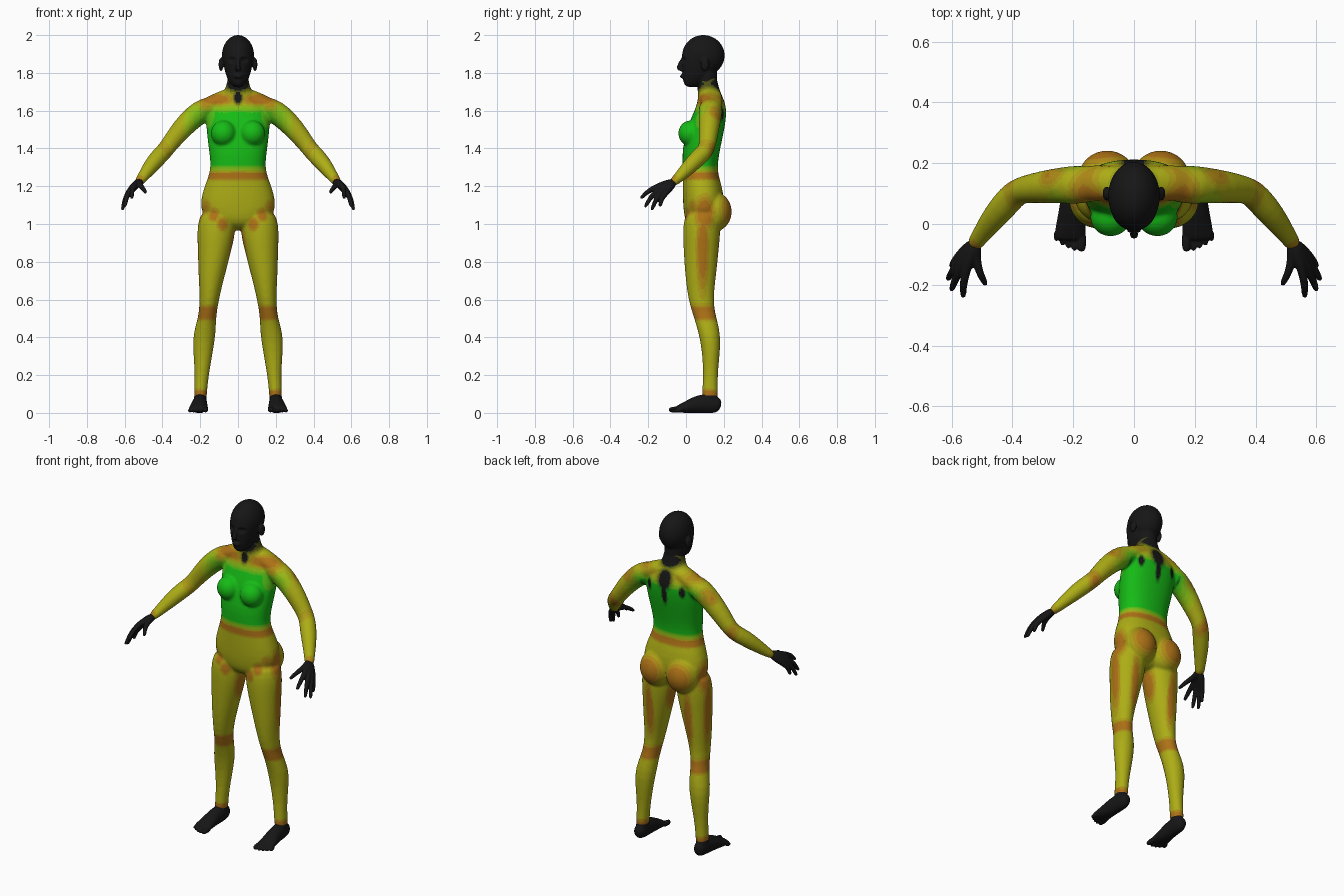
import bpy, bmesh, math
from mathutils import Vector, Matrix

SIDES = 20
GREEN, YELLOW = Vector((0.04, 0.53, 0.01)), Vector((0.42, 0.45, 0.01))
ORANGE, BLACK = Vector((0.42, 0.12, 0.01)), Vector((0.008, 0.008, 0.008))


def loft(bm, sections, mirror=False, along=False, square=1.0):
    """Skin ellipses (x, y, z, a, b); level rings, or rings across the path if along."""
    for s in ((1, -1) if mirror else (1,)):
        centres = [Vector((s * q[0], q[1], q[2])) for q in sections]
        rings = []
        for i, (c, q) in enumerate(zip(centres, sections)):
            u, v = Vector((1, 0, 0)), Vector((0, 1, 0))
            if along:
                t = centres[min(i + 1, len(centres) - 1)] - centres[max(i - 1, 0)]
                u = t.cross(Vector((0, 0, 1))).normalized()
                v = u.cross(t).normalized()
            ring = []
            for k in range(SIDES):
                a = 2 * math.pi * k / SIDES
                ca, sa = math.cos(a), math.sin(a)
                ca, sa = [math.copysign(abs(w) ** square, w) for w in (ca, sa)]
                ring.append(bm.verts.new(c + u * q[3] * ca + v * q[4] * sa))
            rings.append(ring)
        for r0, r1 in zip(rings, rings[1:]):
            for k in range(SIDES):
                n = (k + 1) % SIDES
                bm.faces.new((r0[k], r0[n], r1[n], r1[k]))
        bm.faces.new(rings[0][::-1])
        bm.faces.new(rings[-1])


def column(bm, profile, square=1.0):
    """Central loft from rows of z, half width, front y, back y."""
    loft(bm, [(0, (f + b) / 2, z, a, (b - f) / 2) for z, a, f, b in profile], square=square)


def ball(bm, centre, radii, mirror=False):
    for s in ((1, -1) if mirror else (1,)):
        m = Matrix.Translation((s * centre[0], centre[1], centre[2])) @ Matrix.Diagonal((*radii, 1))
        bmesh.ops.create_uvsphere(bm, u_segments=20, v_segments=14, radius=1, matrix=m)


def near(p, c, r):
    """Soft blob weight, 1 at the centre and fading past the radii."""
    d = sum(((p[i] - c[i]) / r[i]) ** 2 for i in range(3))
    return math.exp(-d * d)


# joint and muscle-edge patches: centre, radii
ORANGE_SPOTS = [
    ((.16, .1, .53), (.2, .3, .045)), ((.2, .12, .09), (.2, .2, .035)),
    ((.22, .09, .85), (.035, .04, .26)), ((.2, .1, 1.06), (.06, .06, .1)),
    ((0, .08, 1.255), (.4, .4, .025)), ((.1, .24, 1.07), (.1, .09, .1)),
    ((.18, -.02, 1.09), (.04, .09, .05)), ((.13, -.02, 1.05), (.035, .07, .04)),
    ((.08, -.02, 1.0), (.035, .07, .04)), ((.03, .08, .88), (.03, .06, .15)),
    ((.13, .17, .8), (.03, .05, .2)), ((.39, .11, 1.385), (.04, .06, .06)),
    ((.52, -.06, 1.23), (.025, .03, .03)), ((.12, .08, 1.66), (.1, .12, .035)),
    ((.17, .06, 1.6), (.035, .06, .07)), ((.25, .16, 1.58), (.07, .05, .05)),
]
BLACK_SPOTS = [
    ((0, .12, 1.74), (.08, .2, .05)), ((0, .06, 1.67), (.025, .06, .04)),
    ((0, .21, 1.64), (.05, .07, .07)), ((0, .21, 1.55), (.02, .06, .07)),
    ((.11, .21, 1.58), (.02, .05, .04)), ((.17, .2, 1.53), (.012, .05, .05)),
    ((.54, -.09, 1.2), (.025, .03, .03)), ((.2, .1, .04), (.2, .2, .035)),
]


def skin_colour(p):
    p = (abs(p[0]), p[1], p[2])
    edge = lambda v: max(0, min(1, v))
    g = edge((p[2] - 1.27) / .04) * edge((1.64 - p[2]) / .05) * edge((.3 - p[0]) / .12)
    o = max(near(p, *s) for s in ORANGE_SPOTS)
    k = max(near(p, *s) for s in BLACK_SPOTS)
    c = YELLOW.lerp(GREEN, g).lerp(ORANGE, .9 * o * (1 - .8 * g))
    return c.lerp(BLACK, min(1, 1.2 * k))


def paint(mesh, colour):
    slots = {}
    for f in mesh.polygons:
        key = tuple(round(v * 12) for v in colour(f.center))
        if key not in slots:
            slots[key] = len(slots)
            mat = bpy.data.materials.new("skin")
            mat.diffuse_color = (*[max(v / 12, .008) for v in key], 1)
            mesh.materials.append(mat)
        f.material_index = slots[key]
        f.use_smooth = True


def fuse(name, bm, voxel, smooth, colour, dents=()):
    """Weld overlapping volumes to one smooth skin, then press dents and paint."""
    bmesh.ops.recalc_face_normals(bm, faces=bm.faces)
    mesh = bpy.data.meshes.new(name)
    bm.to_mesh(mesh)
    bm.free()
    obj = bpy.data.objects.new(name, mesh)
    bpy.context.collection.objects.link(obj)
    obj.modifiers.new("round", 'SUBSURF').levels = 1
    rem = obj.modifiers.new("weld", 'REMESH')
    rem.mode, rem.voxel_size = 'VOXEL', voxel
    sm = obj.modifiers.new("relax", 'SMOOTH')
    sm.factor, sm.iterations = .5, smooth
    dg = bpy.context.evaluated_depsgraph_get()
    done = bpy.data.meshes.new_from_object(obj.evaluated_get(dg))
    obj.modifiers.clear()
    obj.data = done
    for v in done.vertices:
        for c, r, depth in dents:
            v.co.y += depth * near((abs(v.co.x), v.co.y, v.co.z), c, r)
        v.co.z = max(v.co.z, 0)
    paint(done, colour)


black = lambda p: BLACK

# body: trunk, bust, buttocks, shoulders, arms and legs
bm = bmesh.new()
column(bm, [
    (.965, .05, .05, .13), (1.0, .14, .0, .17), (1.05, .195, -.012, .195), (1.12, .203, -.018, .205),
    (1.2, .18, -.018, .192), (1.27, .15, -.018, .168), (1.33, .147, -.02, .17), (1.4, .157, -.02, .182),
    (1.48, .167, .0, .2), (1.55, .172, .02, .212), (1.6, .168, .045, .215), (1.64, .15, .058, .208),
    (1.68, .1, .066, .192), (1.71, .066, .06, .178), (1.76, .058, .055, .165), (1.8, .05, .06, .16)], .88)
ball(bm, (.077, .022, 1.48), (.068, .064, .068), True)
ball(bm, (.088, .15, 1.065), (.098, .094, .105), True)
loft(bm, [(.0, .135, 1.7, .05, .04), (.08, .135, 1.66, .06, .046), (.17, .135, 1.622, .06, .048),
          (.22, .13, 1.58, .04, .04)], True, True)
loft(bm, [(.1, .13, 1.63, .05, .05), (.17, .13, 1.61, .066, .064), (.23, .128, 1.573, .061, .062),
          (.3, .122, 1.503, .054, .056), (.36, .114, 1.425, .046, .047), (.39, .104, 1.385, .046, .046),
          (.43, .058, 1.345, .047, .046), (.47, .01, 1.295, .04, .04), (.51, -.045, 1.24, .029, .027),
          (.532, -.078, 1.21, .028, .022)], True, True)
loft(bm, [(.105, .09, 1.08, .09, .09), (.113, .084, 1.0, .102, .1), (.117, .082, .93, .1, .099),
          (.125, .08, .85, .088, .093), (.137, .078, .75, .074, .085), (.147, .077, .65, .058, .073),
          (.155, .083, .57, .049, .064), (.164, .103, .5, .048, .06), (.178, .125, .42, .061, .058),
          (.185, .133, .33, .054, .049), (.19, .13, .22, .039, .039), (.198, .127, .12, .034, .041),
          (.2, .128, .06, .036, .046)], True)
fuse("body", bm, .0075, 7, skin_colour)

# head: skull, face, neck, nose, lips and ears
bm = bmesh.new()
ball(bm, (0, .092, 1.892), (.087, .115, .109))
column(bm, [(1.724, .02, .012, .05), (1.735, .036, -.008, .08), (1.755, .05, -.016, .11),
            (1.79, .066, -.02, .14), (1.84, .077, -.024, .165), (1.89, .082, -.026, .17),
            (1.93, .074, -.014, .16), (1.955, .05, .01, .13)], .95)
column(bm, [(1.705, .064, .06, .177), (1.74, .058, .056, .166), (1.79, .057, .05, .163), (1.85, .06, .05, .17)])
loft(bm, [(0, -.015, 1.885, .009, .009), (0, -.031, 1.85, .009, .011), (0, -.041, 1.822, .015, .014),
          (0, -.022, 1.808, .015, .01)])
ball(bm, (0, -.019, 1.782), (.025, .013, .011))
ball(bm, (.09, .1, 1.845), (.013, .024, .036), True)
fuse("head", bm, .005, 3, black, [((.033, -.022, 1.868), (.022, .04, .014), .011)])

# hands: each finger runs wrist, knuckle, middle joint, tip
bm = bmesh.new()
FINGERS = [((.52, -.115, 1.208), (.487, -.203, 1.165)), ((.553, -.15, 1.2), (.563, -.243, 1.135)),
           ((.57, -.143, 1.185), (.602, -.22, 1.088)), ((.578, -.127, 1.172), (.614, -.184, 1.072)),
           ((.578, -.108, 1.162), (.602, -.14, 1.092))]
for knuckle, tip in FINGERS:
    k, t = Vector(knuckle), Vector(tip)
    wrist = Vector((.523, -.06, 1.225))
    path = [(wrist, .021), (wrist.lerp(k, .6), .019), (k, .0155),
            (k.lerp(t, .5) + Vector((.004, -.005, .008)), .0125), (k.lerp(t, .85), .0105), (t, .007)]
    loft(bm, [(*p, r, r) for p, r in path], True, True)
fuse("hands", bm, .004, 3, black)

# feet: heel to ball, then five toes
bm = bmesh.new()
loft(bm, [(.2, .186, .035, .018, .022), (.2, .165, .042, .033, .044), (.2, .12, .05, .037, .053),
          (.203, .065, .046, .041, .05), (.207, .01, .032, .047, .034), (.21, -.035, .022, .053, .022),
          (.21, -.055, .018, .05, .014)], True, True)
loft(bm, [(.2, .128, .04, .035, .045), (.2, .127, .08, .034, .043), (.199, .127, .11, .032, .038)], True)
for i, tip in enumerate((-.092, -.09, -.082, -.072, -.058)):
    x, r = .171 + .0195 * i + (.004 if i else 0), .016 if i == 0 else .0105
    loft(bm, [(x, -.02, r + .004, r, r), (x + .002, tip + .015, r + .001, r, r),
              (x + .002, tip, r, r * .6, r * .6)], True, True)
fuse("feet", bm, .004, 3, black)
